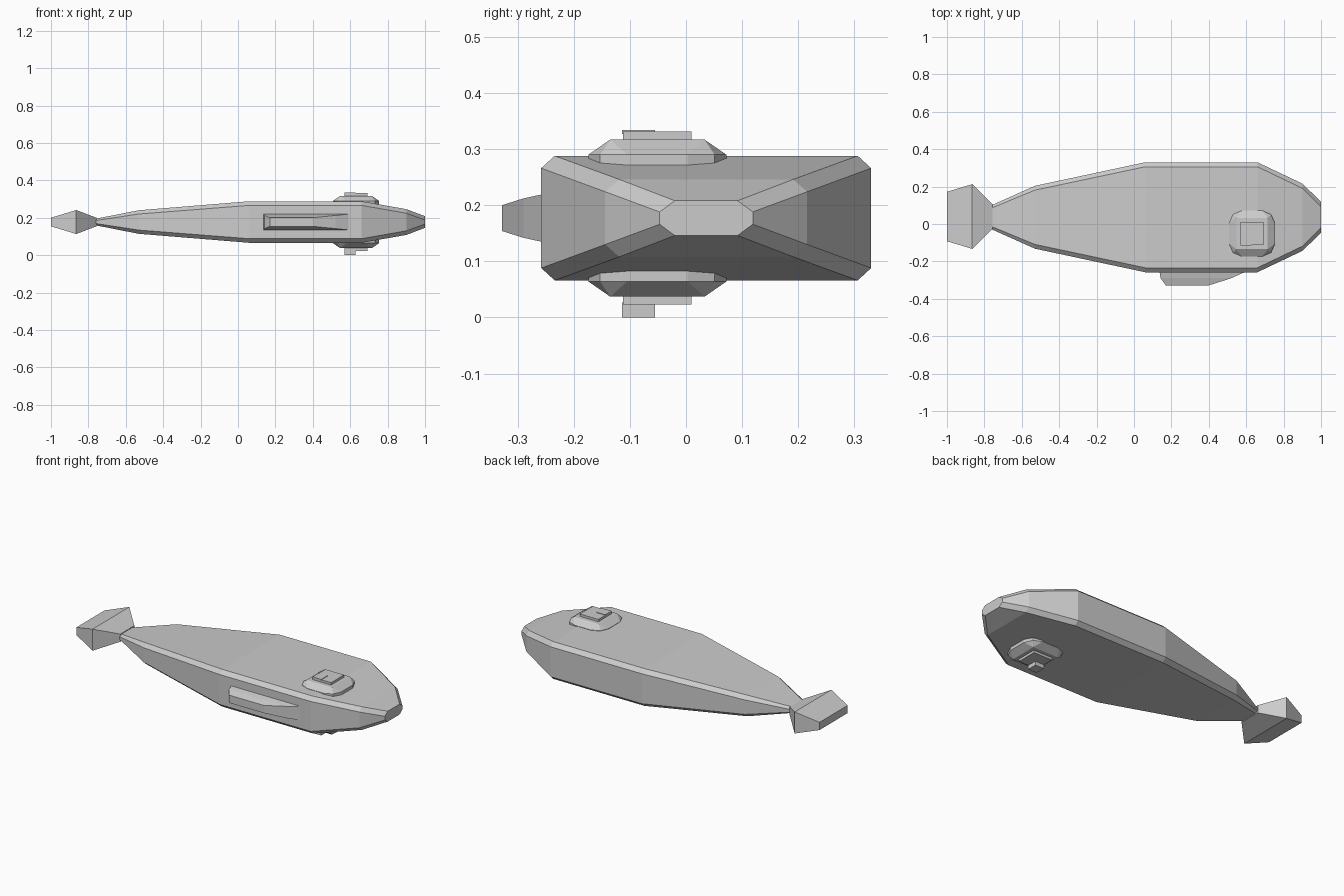
import bpy, bmesh

cube = bpy.data.objects.get("Cube")
if cube:
    bpy.data.objects.remove(cube, do_unlink=True)

grey = bpy.data.materials.new("plain grey")
grey.use_nodes = True
grey.diffuse_color = (0.6, 0.6, 0.6, 1)
grey.node_tree.nodes["Principled BSDF"].inputs["Base Color"].default_value = (0.6, 0.6, 0.6, 1)

MID_Z = 0.177      # height of the body's middle plane
MID_Y = 0.036      # centre line of body and tail


def finish(name, bm):
    bmesh.ops.recalc_face_normals(bm, faces=bm.faces)
    mesh = bpy.data.meshes.new(name)
    bm.to_mesh(mesh)
    bm.free()
    mesh.materials.append(grey)
    obj = bpy.data.objects.new(name, mesh)
    bpy.context.collection.objects.link(obj)
    return obj


def loft(name, rings):
    """Join equal-sized rings of points and cap both ends."""
    bm = bmesh.new()
    loops = [[bm.verts.new(p) for p in ring] for ring in rings]
    n = len(loops[0])
    for a, b in zip(loops, loops[1:]):
        for i in range(n):
            j = (i + 1) % n
            bm.faces.new((a[i], a[j], b[j], b[i]))
    bm.faces.new(loops[0])
    bm.faces.new(loops[-1])
    return finish(name, bm)


def box(name, x0, x1, y0, y1, z0, z1):
    return loft(name, [[(x0, y0, z), (x1, y0, z), (x1, y1, z), (x0, y1, z)]
                       for z in (z0, z1)])


def octagon(x, hy, hz, cy, cz):
    """Rectangle across the body with chamfered corners."""
    return [(x, MID_Y + y, MID_Z + z) for y, z in (
        (hy, hz - cz), (hy - cy, hz), (cy - hy, hz), (-hy, hz - cz),
        (-hy, cz - hz), (cy - hy, -hz), (hy - cy, -hz), (hy, cz - hz))]


# Body: station, half depth, half thickness, chamfers
loft("body", [octagon(*s) for s in (
    (-0.76, 0.065, 0.018, 0.015, 0.010),
    (-0.53, 0.168, 0.063, 0.023, 0.020),
    (0.06, 0.294, 0.111, 0.024, 0.022),
    (0.66, 0.294, 0.111, 0.024, 0.022),
    (0.90, 0.180, 0.069, 0.025, 0.022),
    (1.00, 0.083, 0.031, 0.027, 0.020))])

# Tail fin: station, half depth, half thickness
loft("tail_fin", [[(x, MID_Y + 0.004 + hy * a, MID_Z + hz * b)
                   for a, b in ((1, 1), (-1, 1), (-1, -1), (1, -1))]
                  for x, hy, hz in ((-1.0, 0.132, 0.023),
                                    (-0.865, 0.173, 0.064),
                                    (-0.757, 0.066, 0.023))])

# Belly fin: depth, start, end, half thickness
loft("belly_fin", [[(x0, y, MID_Z - h), (x1, y, MID_Z - h),
                    (x1, y, MID_Z + h), (x0, y, MID_Z + h)]
                   for y, x0, x1, h in ((-0.24, 0.137, 0.60, 0.042),
                                        (-0.258, 0.137, 0.59, 0.042),
                                        (-0.290, 0.142, 0.52, 0.035),
                                        (-0.328, 0.170, 0.40, 0.023))])

# Eyes: bevelled block, pupil plate and small glint on both sides
EYE_X, EYE_Y = 0.631, -0.051


def eye_block(name, side):
    bm = bmesh.new()
    corner = ((0.123, 0.054), (0.102, 0.102), (0.054, 0.123))
    for sx in (1, -1):
        for sy in (1, -1):
            for x, y in corner:
                for h in (0.06, 0.113):
                    bm.verts.new((EYE_X + sx * x, EYE_Y + sy * y, MID_Z + side * h))
            bm.verts.new((EYE_X + sx * 0.084, EYE_Y + sy * 0.084, MID_Z + side * 0.14))
    bmesh.ops.convex_hull(bm, input=bm.verts)
    bmesh.ops.dissolve_limit(bm, angle_limit=0.02, verts=bm.verts, edges=bm.edges)
    return finish(name, bm)


for label, side in (("left", 1), ("right", -1)):
    eye_block(label + "_eye", side)
    box(label + "_pupil", EYE_X - 0.061, EYE_X + 0.061, EYE_Y - 0.061, EYE_Y + 0.061,
        MID_Z + side * 0.13, MID_Z + side * 0.154)
    tip = 0.334 if side > 0 else 0.0
    box(label + "_glint", EYE_X - 0.061, EYE_X - 0.003, EYE_Y - 0.063, EYE_Y - 0.004,
        MID_Z + side * 0.15, tip)
